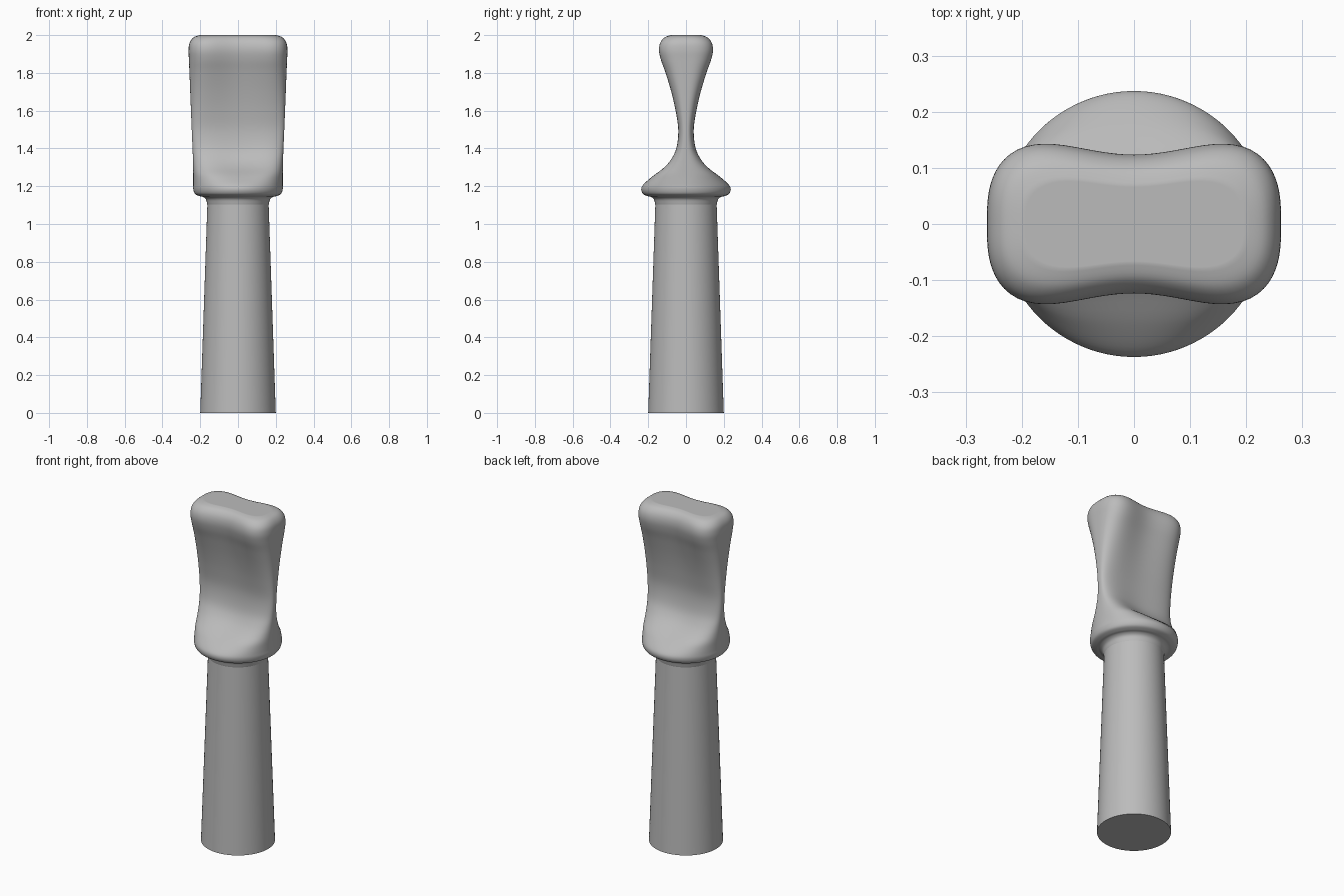
import bpy, bmesh
from math import sin, cos, pi
from mathutils import Vector

cube = bpy.data.objects.get("Cube")
if cube:
    bpy.data.objects.remove(cube, do_unlink=True)

SIDES = 96
STEPS = 5

grey = bpy.data.materials.new("plain_grey")
grey.use_nodes = True
grey.diffuse_color = (0.5, 0.5, 0.5, 1)
grey.node_tree.nodes["Principled BSDF"].inputs["Base Color"].default_value = grey.diffuse_color


def outline(half_width, half_depth, blend):
    """Circle when blend is zero, waisted rounded bar when blend is one."""
    power = 2 + blend
    points = []
    for i in range(SIDES):
        a = 2 * pi * i / SIDES
        r = (abs(cos(a)) ** power + abs(sin(a)) ** power) ** (-1 / power)
        x, y = r * cos(a), r * sin(a)
        y *= 1 - 0.28 * blend * cos(pi * x / 2) ** 2
        points.append((x, y))
    deepest = max(y for x, y in points)
    return [(x * half_width, y * half_depth / deepest) for x, y in points]


def smooth_rows(keys):
    """Catmull-Rom curve through the key rows."""
    keys = [Vector(k) for k in keys]
    padded = [keys[0]] + keys + [keys[-1]]
    rows = []
    for a, b, c, d in zip(padded, padded[1:], padded[2:], padded[3:]):
        for s in range(STEPS):
            t = s / STEPS
            rows.append(b + (c - a) * (t / 2)
                        + (a * 2 - b * 5 + c * 4 - d) * (t * t / 2)
                        + (b * 3 - a - c * 3 + d) * (t ** 3 / 2))
    return rows + [keys[-1]]


def loft(name, rows):
    """Skin rows of (height, half width, half depth) and cap both ends."""
    bm = bmesh.new()
    rings = []
    for z, w, d in rows:
        t = min(max((z - 1.18) / 0.2, 0), 1)
        blend = t * t * (3 - 2 * t)
        rings.append([bm.verts.new((x, y, min(z, 2))) for x, y in outline(w, d, blend)])
    for low, high in zip(rings, rings[1:]):
        for i in range(SIDES):
            j = (i + 1) % SIDES
            bm.faces.new((low[i], low[j], high[j], high[i]))
    bm.faces.new(rings[0][::-1])
    bm.faces.new(rings[-1])
    bmesh.ops.recalc_face_normals(bm, faces=bm.faces)
    mesh = bpy.data.meshes.new(name)
    bm.to_mesh(mesh)
    bm.free()
    mesh.materials.append(grey)
    obj = bpy.data.objects.new(name, mesh)
    bpy.context.collection.objects.link(obj)
    bpy.ops.object.select_all(action='DESELECT')
    obj.select_set(True)
    bpy.context.view_layer.objects.active = obj
    bpy.ops.object.shade_smooth_by_angle(angle=0.7)


# Tapered round handle
loft("handle", [(0, 0.2, 0.2), (1.11, 0.162, 0.162)])

# Round collar flowing up into a pinched, flared grip
collar = [(1.08, 0.155), (1.105, 0.163), (1.13, 0.17), (1.143, 0.185),
          (1.148, 0.205), (1.16, 0.228), (1.185, 0.237)]
grip = [(1.21, 0.237, 0.225), (1.25, 0.237, 0.18), (1.3, 0.238, 0.115),
        (1.35, 0.239, 0.074), (1.41, 0.241, 0.049), (1.5, 0.245, 0.041),
        (1.6, 0.249, 0.055), (1.7, 0.253, 0.078), (1.8, 0.257, 0.108),
        (1.87, 0.26, 0.133), (1.92, 0.262, 0.143), (1.96, 0.256, 0.136),
        (1.988, 0.235, 0.113), (2, 0.2, 0.08), (2, 0.18, 0.07)]
loft("grip_head", smooth_rows([(z, r, r) for z, r in collar] + grip))
